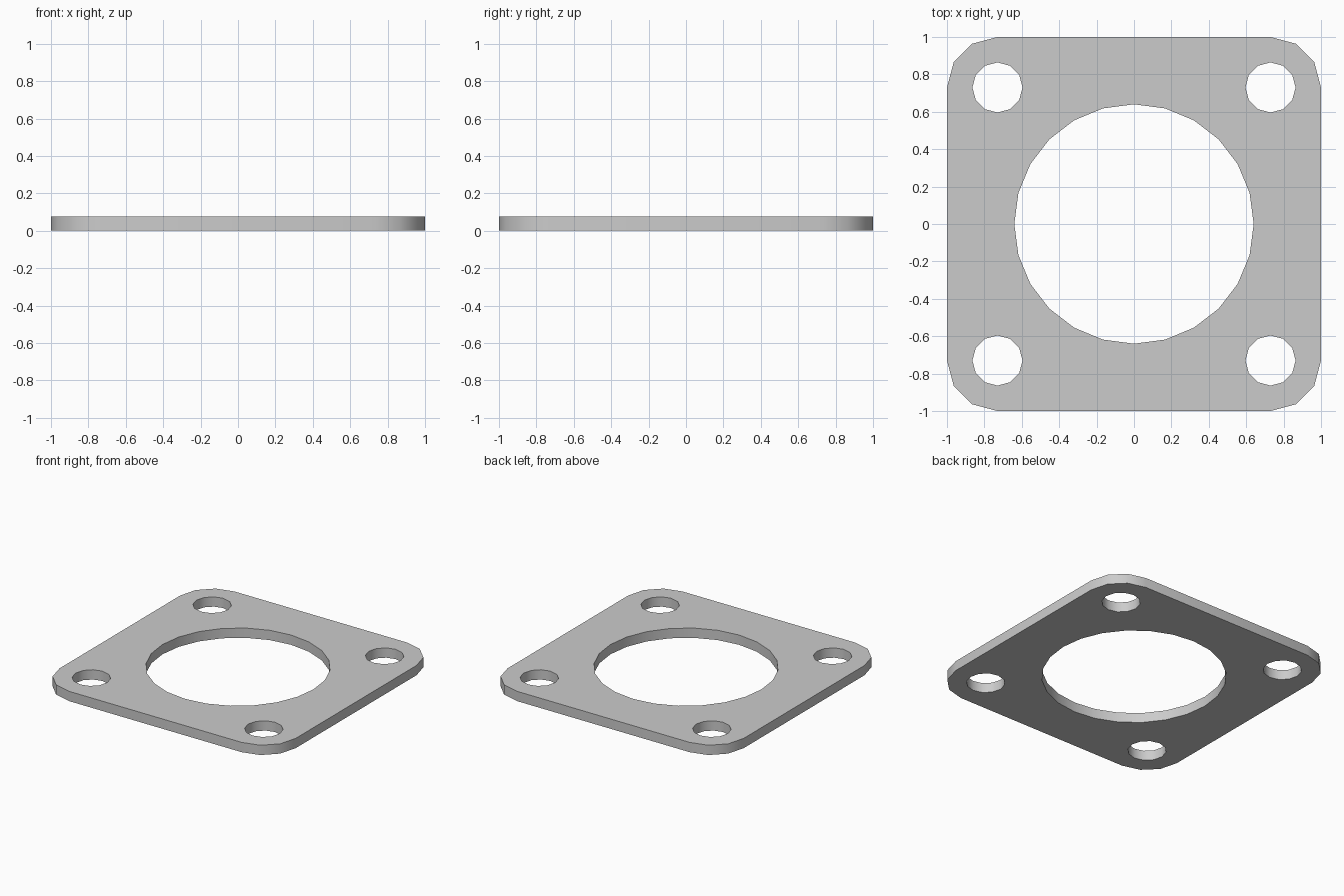
import bpy, bmesh
from math import cos, sin, pi, radians

if "Cube" in bpy.data.objects:
    bpy.data.objects.remove(bpy.data.objects["Cube"])

THICK = 0.075
C, CORNER_R = 0.73, 0.27      # corner centre offset and rounding radius
BOLT_R, BORE_R = 0.134, 0.64


def arc(cx, cy, r, start, steps, count):
    """Points on a circle, 'steps' per full turn."""
    return [(cx + r * cos(start + 2 * pi * i / steps),
             cy + r * sin(start + 2 * pi * i / steps)) for i in range(count)]


# Rounded square outline, central bore and four bolt holes
corners = [(C, C), (-C, C), (-C, -C), (C, -C)]
outline = [p for k, (x, y) in enumerate(corners)
           for p in arc(x, y, CORNER_R, k * pi / 2, 12, 4)]
loops = [outline, arc(0, 0, BORE_R, 0, 24, 24)]
loops += [arc(x, y, BOLT_R, 0, 12, 12) for x, y in corners]

# Fill the flat profile, then extrude it to thickness
bm = bmesh.new()
for pts in loops:
    vs = [bm.verts.new((x, y, 0)) for x, y in pts]
    for a, b in zip(vs, vs[1:] + vs[:1]):
        bm.edges.new((a, b))
bmesh.ops.triangle_fill(bm, edges=bm.edges[:], use_beauty=True, use_dissolve=False,
                        normal=(0, 0, 1))
ext = bmesh.ops.extrude_face_region(bm, geom=bm.faces[:], use_keep_orig=True)
top = [g for g in ext["geom"] if isinstance(g, bmesh.types.BMVert)]
bmesh.ops.translate(bm, verts=top, vec=(0, 0, THICK))
bmesh.ops.recalc_face_normals(bm, faces=bm.faces[:])

mesh = bpy.data.meshes.new("flange_plate")
bm.to_mesh(mesh)
bm.free()
plate = bpy.data.objects.new("flange_plate", mesh)
bpy.context.collection.objects.link(plate)

# Smooth rounded walls, sharp rims
bpy.context.view_layer.objects.active = plate
plate.select_set(True)
bpy.ops.object.shade_smooth_by_angle(angle=radians(40))
